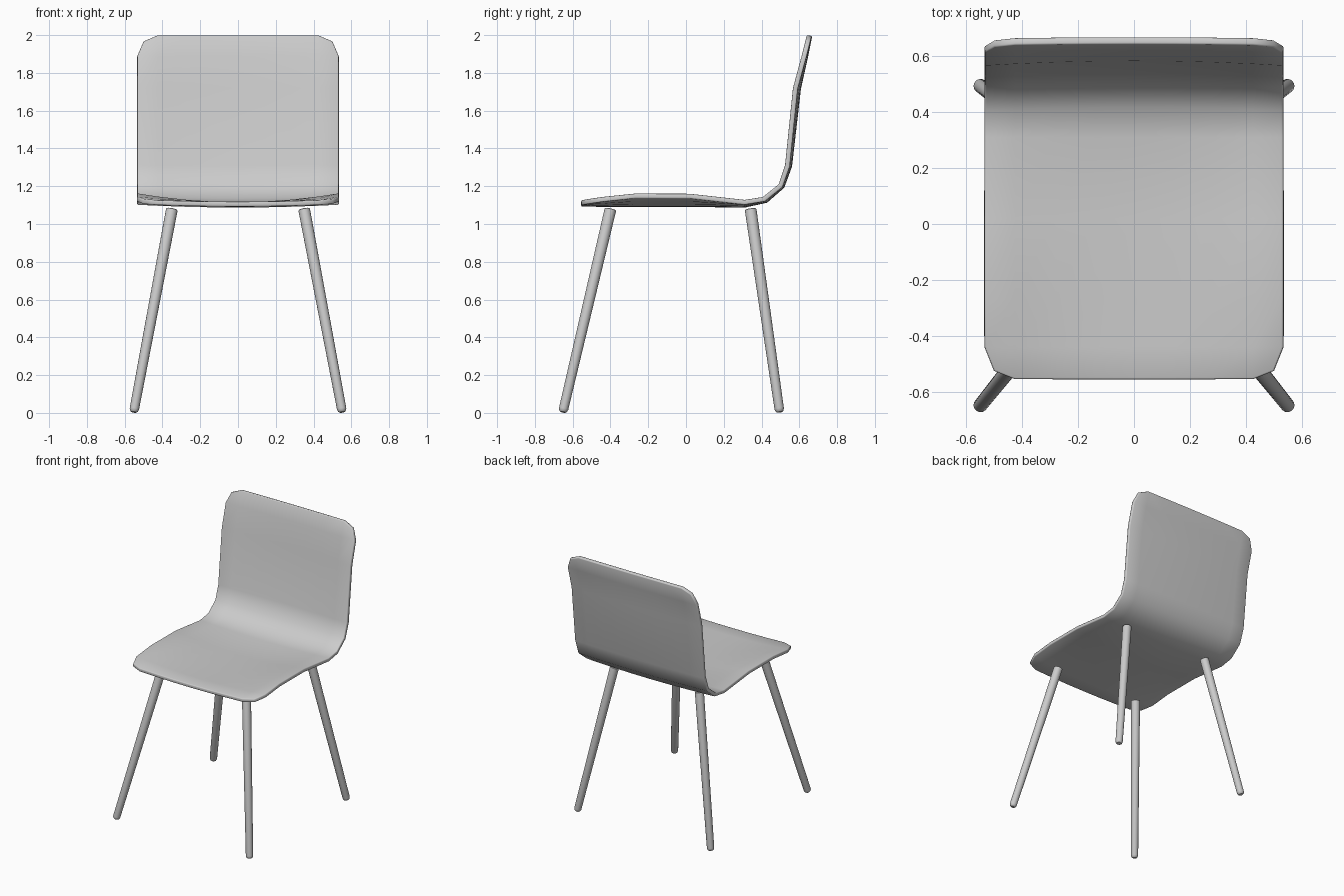
import bpy, bmesh, math
from mathutils import Vector

if "Cube" in bpy.data.objects:
    bpy.data.objects.remove(bpy.data.objects["Cube"])


def finish(bm, name, angle):
    mesh = bpy.data.meshes.new(name)
    bm.to_mesh(mesh)
    bm.free()
    obj = bpy.data.objects.new(name, mesh)
    bpy.context.collection.objects.link(obj)
    bpy.ops.object.select_all(action='DESELECT')
    obj.select_set(True)
    bpy.context.view_layer.objects.active = obj
    bpy.ops.object.shade_smooth_by_angle(angle=math.radians(angle))
    return obj


# Shell profile from front edge to top of back: centre (y, z), then side edge (y, z)
PROFILE = [
    ((-0.555, 1.118), (-0.555, 1.130)),
    ((-0.440, 1.117), (-0.440, 1.144)),
    ((-0.270, 1.116), (-0.270, 1.162)),
    ((0.020, 1.116), (0.020, 1.161)),
    ((0.310, 1.113), (0.310, 1.128)),
    ((0.418, 1.136), (0.407, 1.143)),
    ((0.499, 1.207), (0.490, 1.210)),
    ((0.536, 1.310), (0.524, 1.310)),
    ((0.583, 1.720), (0.566, 1.720)),
    ((0.621, 1.890), (0.612, 1.890)),
    ((0.643, 2.000), (0.638, 2.000)),
]
HALF = 0.533
half_cols = [0.14, 0.28, 0.425, HALF]
cols = [-x for x in reversed(half_cols)] + [0] + half_cols

# Seat and back shell: dished sheet with clipped corners, thickened downwards
bm = bmesh.new()
grid = []
for centre, edge in PROFILE:
    row = []
    for x in cols:
        t = (x / HALF) ** 2
        y, z = [c + (e - c) * t for c, e in zip(centre, edge)]
        row.append(bm.verts.new((x, y, z)))
    grid.append(row)
for c in (0, -1):
    side = math.copysign(0.5, cols[c])
    grid[0][c].co = (side, -0.525, 1.131)
    grid[-1][c].co = (side, 0.632, 1.968)
for r in range(len(grid) - 1):
    for c in range(len(cols) - 1):
        bm.faces.new((grid[r][c], grid[r][c + 1], grid[r + 1][c + 1], grid[r + 1][c]))
shell = finish(bm, "seat_shell", 60)
solid = shell.modifiers.new("thickness", 'SOLIDIFY')
solid.thickness = 0.026
solid.offset = -1
# soften the rim
rim = shell.modifiers.new("rim", 'BEVEL')
rim.width = 0.006
rim.segments = 2
rim.limit_method = 'ANGLE'
rim.angle_limit = math.radians(60)


# Splayed tapered leg with a rounded foot
def leg(name, foot, top, sides=20):
    foot, top = Vector(foot), Vector(top)
    axis = (top - foot).normalized()
    length = (top - foot).length
    turn = axis.to_track_quat('Z', 'Y')
    bm = bmesh.new()
    rings = []
    for d, r in ((0, 0.014), (0.006, 0.021), (0.018, 0.025),
                 (length - 0.003, 0.031), (length, 0.028)):
        rings.append([bm.verts.new(foot + turn @ Vector((
            r * math.cos(a), r * math.sin(a), d)))
            for a in (math.tau * i / sides for i in range(sides))])
    for lo, hi in zip(rings, rings[1:]):
        for i in range(sides):
            j = (i + 1) % sides
            bm.faces.new((lo[i], lo[j], hi[j], hi[i]))
    bm.faces.new(rings[0][::-1])
    bm.faces.new(rings[-1])
    finish(bm, name, 40)


for side, s in (("left", -1), ("right", 1)):
    leg("front_leg_" + side, (s * 0.552, -0.652, 0.004), (s * 0.35, -0.40, 1.078))
    leg("back_leg_" + side, (s * 0.552, 0.496, 0.004), (s * 0.35, 0.342, 1.078))
